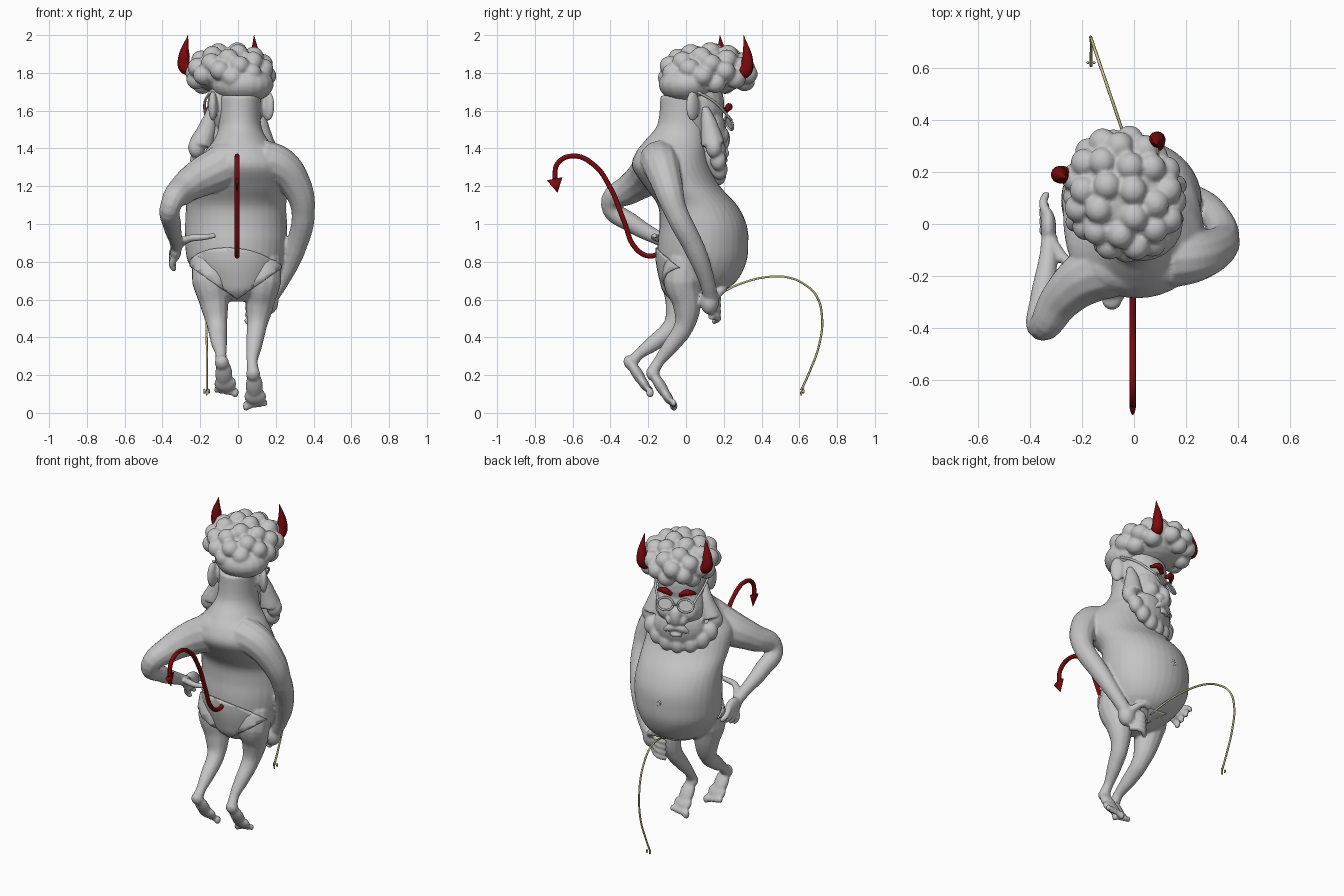
import bpy, bmesh, math
from mathutils import Vector, Matrix


def material(name, rgb):
    m = bpy.data.materials.new(name)
    m.diffuse_color = (*rgb, 1)
    return m


GREY = material("clay_grey", (0.55, 0.55, 0.55))
RED = material("dark_red", (0.2, 0.003, 0.004))
STRAW = material("straw_yellow", (0.58, 0.54, 0.26))


def finish(name, bm, mat, voxel=0, smooth=2):
    me = bpy.data.meshes.new(name)
    bm.normal_update()
    bm.to_mesh(me)
    bm.free()
    me.materials.append(mat)
    for p in me.polygons:
        p.use_smooth = True
    ob = bpy.data.objects.new(name, me)
    bpy.context.collection.objects.link(ob)
    if voxel:
        r = ob.modifiers.new("fuse", 'REMESH')
        r.mode, r.voxel_size, r.use_smooth_shade = 'VOXEL', voxel, True
        s = ob.modifiers.new("soften", 'SMOOTH')
        s.factor, s.iterations = 0.5, smooth
    return ob


def ball(bm, c, r, rot=None, seg=20):
    r = (r, r, r) if isinstance(r, (int, float)) else r
    m = Matrix.Translation(c) @ (rot or Matrix()) @ Matrix.Diagonal((*r, 1))
    bmesh.ops.create_uvsphere(bm, u_segments=seg, v_segments=seg * 2 // 3, radius=1, matrix=m)


def tube(bm, pts, radii, res=4):
    """Round tube along a smooth path with a radius at each point."""
    cu = bpy.data.curves.new("path", 'CURVE')
    cu.dimensions, cu.bevel_depth, cu.bevel_resolution = '3D', 1, res
    cu.use_fill_caps, cu.resolution_u = True, 6
    sp = cu.splines.new('BEZIER')
    sp.bezier_points.add(len(pts) - 1)
    for i, (b, p) in enumerate(zip(sp.bezier_points, pts)):
        b.co = p
        b.radius = radii if isinstance(radii, float) else radii[i]
        b.handle_left_type = b.handle_right_type = 'AUTO'
    ob = bpy.data.objects.new("path", cu)
    bpy.context.collection.objects.link(ob)
    me = bpy.data.meshes.new_from_object(ob.evaluated_get(bpy.context.evaluated_depsgraph_get()))
    bm.from_mesh(me)
    bpy.data.objects.remove(ob)
    bpy.data.meshes.remove(me)
    bmesh.ops.remove_doubles(bm, verts=bm.verts, dist=1e-5)


# Torso sections: height, side centre, half width, back y, belly y
TORSO = [(0.59, 0, 0.06, -0.06, 0.08), (0.64, 0, 0.14, -0.11, 0.19), (0.7, 0, 0.2, -0.13, 0.27),
         (0.8, -0.01, 0.255, -0.15, 0.32), (0.9, -0.01, 0.27, -0.15, 0.33), (1.0, -0.01, 0.27, -0.14, 0.32),
         (1.1, -0.01, 0.265, -0.15, 0.27), (1.2, 0, 0.27, -0.22, 0.18), (1.3, 0.01, 0.26, -0.285, 0.13),
         (1.38, 0.02, 0.2, -0.265, 0.11), (1.45, 0.015, 0.14, -0.21, 0.11), (1.53, 0.01, 0.112, -0.15, 0.12),
         (1.68, 0.01, 0.11, -0.135, 0.12)]


def torso(bm, grow=0.0, n=36):
    sections = []
    for i in range(len(TORSO) - 1):
        a, b, c, d = (TORSO[min(max(i + k, 0), len(TORSO) - 1)] for k in (-1, 0, 1, 2))
        for t in (0, 0.25, 0.5, 0.75):
            sections.append([q + 0.5 * t * (r - p + t * (2 * p - 5 * q + 4 * r - s + t * (3 * (q - r) + s - p)))
                             for p, q, r, s in zip(a, b, c, d)])
    rings = []
    for z, cx, rx, y0, y1 in sections + [TORSO[-1]]:
        cy, ry = (y0 + y1) / 2, (y1 - y0) / 2
        rings.append([bm.verts.new((cx + (rx + grow) * math.cos(2 * math.pi * i / n),
                                    cy + (ry + grow) * math.sin(2 * math.pi * i / n), z)) for i in range(n)])
    for a, b in zip(rings, rings[1:]):
        for i in range(n):
            bm.faces.new((a[i], a[(i + 1) % n], b[(i + 1) % n], b[i]))
    bm.faces.new(rings[0][::-1])
    bm.faces.new(rings[-1])


LEGS = [([(0.14, 0, 0.82), (0.13, -0.02, 0.7), (0.115, 0.005, 0.57), (0.1, -0.01, 0.46), (0.085, -0.08, 0.355),
          (0.075, -0.145, 0.27), (0.08, -0.175, 0.22)], [0.09, 0.1, 0.075, 0.053, 0.043, 0.029, 0.032]),
        ([(-0.155, 0, 0.82), (-0.145, -0.03, 0.7), (-0.125, -0.035, 0.57), (-0.11, -0.07, 0.46), (-0.1, -0.17, 0.37),
          (-0.09, -0.25, 0.31), (-0.09, -0.285, 0.27)], [0.09, 0.1, 0.075, 0.053, 0.043, 0.029, 0.032])]

# Body: torso, arms, hands, legs and feet fused together
body = bmesh.new()
torso(body)
tube(body, [(0.12, -0.14, 1.34), (0.22, -0.13, 1.31), (0.305, -0.1, 1.21), (0.345, -0.055, 1.07), (0.3, 0.05, 0.86),
            (0.23, 0.11, 0.7), (0.18, 0.13, 0.62)], [0.11, 0.1, 0.083, 0.063, 0.056, 0.042, 0.04])
tube(body, [(-0.09, -0.17, 1.3), (-0.19, -0.21, 1.25), (-0.28, -0.29, 1.19), (-0.355, -0.395, 1.1),
            (-0.35, -0.28, 1.0), (-0.33, -0.12, 0.91), (-0.325, -0.05, 0.87)],
     [0.115, 0.105, 0.083, 0.056, 0.05, 0.035, 0.032])
ball(body, (0.03, -0.15, 1.34), (0.22, 0.12, 0.105), Matrix.Rotation(math.radians(8), 4, 'Z'))
# Hand held in front of the hips, with curled fingers
ball(body, (0.16, 0.125, 0.59), (0.055, 0.05, 0.07))
for i in range(4):
    z = 0.62 - 0.035 * i
    tube(body, [(0.14, 0.13, z), (0.08, 0.17, z - 0.015), (0.04, 0.145, z - 0.035)], [0.021, 0.018, 0.014])
tube(body, [(0.15, 0.16, 0.62), (0.1, 0.2, 0.655), (0.05, 0.2, 0.65)], [0.022, 0.018, 0.014])
# Hand resting on the hip, fingers spread
ball(body, (-0.33, -0.015, 0.86), (0.03, 0.075, 0.055))
for i in range(4):
    tube(body, [(-0.33, 0.03 - 0.024 * i, 0.87 - 0.014 * i), (-0.35, 0.08 - 0.034 * i, 0.845 - 0.02 * i),
                (-0.335, 0.12 - 0.042 * i, 0.815 - 0.02 * i)], [0.021, 0.018, 0.014])
tube(body, [(-0.32, -0.07, 0.89), (-0.25, -0.15, 0.925), (-0.18, -0.17, 0.93), (-0.12, -0.165, 0.94)],
     [0.025, 0.02, 0.017, 0.014])
# Legs and feet
for pts, radii in LEGS:
    tube(body, pts, radii)
tilt = Matrix.Rotation(math.radians(32), 4, 'X')
for heel, toes, side in (((0.08, -0.175, 0.205), (0.093, -0.085, 0.065), 1),
                         ((-0.085, -0.295, 0.265), (-0.064, -0.21, 0.135), -1)):
    heel, toes = Vector(heel), Vector(toes)
    ball(body, heel, (0.038, 0.034, 0.042), tilt)
    ball(body, heel.lerp(toes, 0.45), (0.046, 0.03, 0.085), tilt)
    ball(body, heel.lerp(toes, 0.85), (0.06, 0.025, 0.05), tilt)
    for i in range(5):
        big = 0.021 if i == 0 else 0.0155
        ball(body, toes + Vector((side * (0.025 * i - 0.05), 0.02, -0.028 + 0.004 * i)), (big * 0.85, big, big * 1.3))
finish("body", body, GREY, 0.008, 4)

# Briefs: hip shell trimmed at the waistband and the leg openings
bm = bmesh.new()
torso(bm, 0.01)
for pts, radii in LEGS:
    tube(bm, pts[:4], [r + 0.01 for r in radii[:4]])
for co, no in (((0, -0.15, 0.865), (0.1, 0.62, 1)), ((0.265, 0, 0.79), (0.7, 0, -1)), ((-0.275, 0, 0.79), (-0.7, 0, -1))):
    bmesh.ops.bisect_plane(bm, geom=bm.verts[:] + bm.edges[:] + bm.faces[:], plane_co=co, plane_no=no, clear_outer=True)
finish("briefs", bm, GREY).modifiers.new("cloth", 'SOLIDIFY').thickness = 0.01
bm = bmesh.new()
tube(bm, [(0.014 * math.cos(a * 0.7) - 0.03, 0.324, 0.93 + 0.014 * math.sin(a * 0.7)) for a in range(10)], 0.006, 2)
finish("navel", bm, GREY)

# Head frame: u sideways, f forward, z up, turned to one side
YAW = Matrix.Rotation(math.radians(20), 4, 'Z')


def head(u, f, z):
    return Vector((-0.03, 0.1, 0)) + YAW @ Vector((u, f, z))


bm = bmesh.new()
ball(bm, head(0, -0.045, 1.63), (0.148, 0.145, 0.19), YAW)
ball(bm, head(0, 0.0, 1.48), (0.15, 0.105, 0.18), YAW)
ball(bm, head(0, 0.1, 1.45), (0.038, 0.04, 0.065), YAW)
for s in (-1, 1):
    ball(bm, head(s * 0.037, 0.095, 1.425), (0.026, 0.028, 0.026), YAW)
    ball(bm, head(s * 0.075, 0.06, 1.47), (0.045, 0.045, 0.05), YAW)
    tube(bm, [head(0, 0.105, 1.385), head(s * 0.04, 0.1, 1.375), head(s * 0.085, 0.075, 1.34)], [0.022, 0.022, 0.01])
    ball(bm, head(s * 0.155, -0.125, 1.625), (0.024, 0.043, 0.08), YAW @ Matrix.Rotation(s * 0.4, 4, 'Z'))
tube(bm, [head(-0.035, 0.1, 1.34), head(0, 0.112, 1.337), head(0.035, 0.1, 1.34)], 0.014)
finish("head", bm, GREY, 0.008, 2)

# Beard: scalloped collar of lobes around the jaw
bm = bmesh.new()
ball(bm, head(0, 0.02, 1.36), (0.16, 0.085, 0.13), YAW)
for i in range(9):
    t = (i - 4) / 4
    ball(bm, head((0.195 if t > 0 else 0.21) * math.sin(t * 1.45), 0.055 - 0.075 * t * t, 1.25 + 0.155 * t * t),
         (0.046, 0.042, 0.056), YAW)
for s in (-1, 1):
    tube(bm, [head(s * 0.135, -0.05, 1.62), head(s * 0.145, -0.03, 1.53), head(s * (0.175 - 0.008 * s), -0.015, 1.42)],
         [0.02, 0.045, 0.065])
finish("beard", bm, GREY, 0.008, 4)

# Curly hair: cap covered with large rounded tufts
bm = bmesh.new()
centre = Vector((-0.04, 0.115, 1.8))
ball(bm, centre, (0.195, 0.215, 0.12), YAW)
ball(bm, (0.025, 0.005, 1.74), (0.165, 0.15, 0.1))
for i in range(36):
    h = 1 - 1.55 * (i + 0.5) / 36
    a = i * 2.39996
    w = math.sqrt(1 - h * h)
    p = YAW @ Vector((0.188 * w * math.cos(a), 0.218 * w * math.sin(a), 0.112 * h))
    if p.y < -0.1 and h < -0.25:
        continue
    ball(bm, centre + p, (0.054, 0.056, 0.053), seg=16)
finish("curly_hair", bm, GREY, 0.009, 2)

# Horns
for name, pts in (("left_horn", [(-0.22, 0.18, 1.81), (-0.28, 0.19, 1.83), (-0.285, 0.188, 1.89), (-0.265, 0.18, 2.0)]),
                  ("right_horn", [(0.065, 0.27, 1.79), (0.085, 0.315, 1.81), (0.09, 0.325, 1.87), (0.085, 0.305, 2.0)])):
    bm = bmesh.new()
    tube(bm, pts, [0.028, 0.035, 0.03, 0.001])
    finish(name, bm, RED)

# Eyebrows and glasses
for s, side in ((-1, "left"), (1, "right")):
    bm = bmesh.new()
    tube(bm, [head(s * 0.025, 0.105, 1.595), head(s * 0.07, 0.11, 1.62), head(s * 0.115, 0.08, 1.605)],
         [0.012, 0.02, 0.008])
    finish(side + "_eyebrow", bm, RED)
    bm = bmesh.new()
    rim = [head(s * 0.062 + 0.048 * math.cos(k * math.pi / 6), 0.115 - 0.012 * math.sin(k * math.pi / 6),
                1.535 + 0.036 * math.sin(k * math.pi / 6)) for k in range(13)]
    tube(bm, rim, 0.006, 2)
    bm.faces.new([bm.verts.new(p) for p in rim[:12]])
    tube(bm, [head(s * 0.108, 0.11, 1.55), head(s * 0.155, 0.0, 1.645), head(s * 0.16, -0.1, 1.7)], 0.007, 2)
    tube(bm, [head(0, 0.125, 1.54), head(s * 0.016, 0.115, 1.535)], 0.006, 2)
    finish(side + "_glasses", bm, GREY)

# Tail with arrow tip
bm = bmesh.new()
path = [(-0.12, 0.86), (-0.19, 0.83), (-0.265, 0.87), (-0.33, 1.02), (-0.4, 1.19), (-0.49, 1.315), (-0.6, 1.36),
        (-0.68, 1.32), (-0.695, 1.235)]
tube(bm, [(-0.005, y, z) for y, z in path], 0.013)
tip = Matrix.Translation((-0.005, -0.688, 1.203)) @ Matrix.Rotation(math.pi + 0.2, 4, 'X') @ Matrix.Diagonal((0.3, 1, 1, 1))
bmesh.ops.create_cone(bm, cap_ends=True, segments=16, radius1=0.042, radius2=0.001, depth=0.075, matrix=tip)
finish("tail", bm, RED)

# Thin arcing stream with a small splash at its end
bm = bmesh.new()
arc = [(0.17, 0.63), (0.32, 0.695), (0.46, 0.722), (0.55, 0.715), (0.62, 0.685), (0.69, 0.62), (0.72, 0.51),
       (0.705, 0.36), (0.655, 0.22), (0.61, 0.12)]
tube(bm, [(0.02 - 0.34 * (y - 0.17) if i < 7 else -0.165, y, z) for i, (y, z) in enumerate(arc)], 0.006, 1)
for d in (-0.012, 0, 0.012):
    ball(bm, (-0.166 + d, 0.61 + abs(d), 0.115 - 0.01 * (d == 0)), (0.006, 0.006, 0.014), seg=8)
finish("stream", bm, STRAW)
